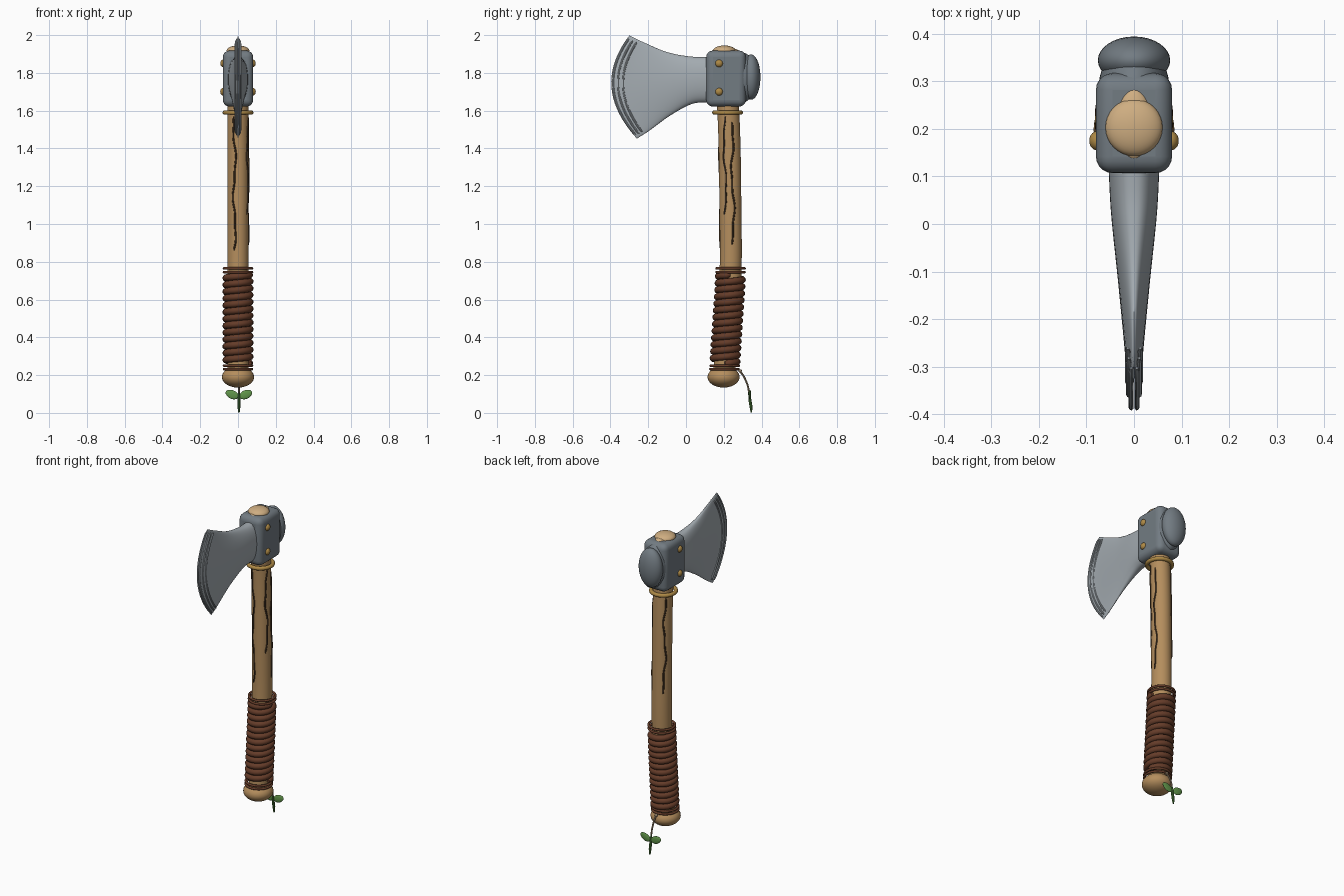
import bpy, bmesh, math
from mathutils import Vector

if "Cube" in bpy.data.objects:
    bpy.data.objects.remove(bpy.data.objects["Cube"])


def mat(name, rgb):
    m = bpy.data.materials.new(name)
    m.diffuse_color = (*rgb, 1)
    m.use_nodes = True
    m.node_tree.nodes["Principled BSDF"].inputs["Base Color"].default_value = m.diffuse_color
    return m


STEEL = mat("steel", (0.37, 0.41, 0.44))
IRON = mat("iron", (0.17, 0.20, 0.225))
WOOD = mat("wood", (0.46, 0.27, 0.11))
PALE = mat("pale_wood", (0.62, 0.42, 0.22))
DARK = mat("crack", (0.07, 0.04, 0.02))
LEATHER = mat("leather", (0.13, 0.045, 0.022))
BRASS = mat("brass", (0.42, 0.25, 0.06))
TWINE = mat("twine", (0.30, 0.22, 0.14))
LEAF = mat("leaf", (0.12, 0.30, 0.07))
STEM = mat("stem", (0.07, 0.20, 0.04))


def finish(o, name, m, angle=40):
    o.name = name
    o.data.materials.clear()
    o.data.materials.append(m)
    bpy.ops.object.select_all(action='DESELECT')
    o.select_set(True)
    bpy.context.view_layer.objects.active = o
    bpy.ops.object.transform_apply(location=False, rotation=True, scale=True)
    bpy.ops.object.shade_smooth_by_angle(angle=math.radians(angle))
    return o


def ball(name, loc, size, m, rot=(0, 0, 0)):
    bpy.ops.mesh.primitive_uv_sphere_add(segments=32, ring_count=20, location=loc, rotation=rot)
    o = bpy.context.object
    o.scale = size
    return finish(o, name, m)


def ring(name, loc, major, minor, m, tilt=0):
    bpy.ops.mesh.primitive_torus_add(major_radius=major, minor_radius=minor, major_segments=40,
                                     minor_segments=10, location=loc, rotation=(tilt, 0, 0))
    return finish(bpy.context.object, name, m)


def loft(name, rings, m):
    """Skin a row of closed cross-sections and cap both ends."""
    bm = bmesh.new()
    rows = [[bm.verts.new(p) for p in r] for r in rings]
    n = len(rows[0])
    for a, b in zip(rows, rows[1:]):
        for i in range(n):
            bm.faces.new((a[i], a[(i + 1) % n], b[(i + 1) % n], b[i]))
    bm.faces.new(rows[0])
    bm.faces.new(rows[-1])
    bmesh.ops.recalc_face_normals(bm, faces=bm.faces)
    me = bpy.data.meshes.new(name)
    bm.to_mesh(me)
    bm.free()
    o = bpy.data.objects.new(name, me)
    bpy.context.collection.objects.link(o)
    return finish(o, name, m)


def tube(name, pts, r, m, sides=8):
    """Round tube along a path, tapering to small tips."""
    pts = [Vector(p) for p in pts]
    rings, side = [], None
    for i, p in enumerate(pts):
        t = (pts[min(i + 1, len(pts) - 1)] - pts[max(i - 1, 0)]).normalized()
        if side is None:
            side = t.orthogonal()
        side = (side - t * side.dot(t)).normalized()
        up = t.cross(side)
        k = r * (0.5 if i in (0, len(pts) - 1) else 1)
        rings.append([p + k * (math.cos(a) * side + math.sin(a) * up)
                      for a in (2 * math.pi * j / sides for j in range(sides))])
    return loft(name, rings, m)


def interp(table, x):
    """Smooth interpolation through (x, value) pairs."""
    n = len(table)
    slope = []
    for i in range(n):
        a, b = table[max(i - 1, 0)], table[min(i + 1, n - 1)]
        slope.append((b[1] - a[1]) / (b[0] - a[0]))
    x = min(max(x, table[0][0]), table[-1][0])
    for i in range(n - 1):
        (x0, y0), (x1, y1) = table[i], table[i + 1]
        if x <= x1:
            h, t = x1 - x0, (x - x0) / (x1 - x0)
            return ((2*t**3 - 3*t*t + 1) * y0 + (t**3 - 2*t*t + t) * h * slope[i]
                    + (3*t*t - 2*t**3) * y1 + (t**3 - t*t) * h * slope[i + 1])


# Handle: gently bowed shaft
BOW = [(0.18, 0.20), (0.45, 0.218), (0.75, 0.236), (1.1, 0.235), (1.5, 0.228), (1.93, 0.205)]


def axis(z):
    return interp(BOW, z)


loft("handle", [[(0.056 * math.cos(a), axis(z) + 0.058 * math.sin(a), z)
                 for a in (2 * math.pi * j / 32 for j in range(32))]
                for z in (0.18 + 1.74 * i / 40 for i in range(41))], WOOD)
ball("pommel", (0, 0.199, 0.19), (0.085, 0.085, 0.056), WOOD)
ball("handle_top", (0, 0.203, 1.918), (0.06, 0.06, 0.027), PALE)
ball("handle_wedge", (0, 0.21, 1.912), (0.038, 0.075, 0.02), PALE)

# Wood cracks: azimuth, top and bottom height
for i, (deg, top, bot) in enumerate([(-27, 1.57, 1.05), (14, 1.54, 0.89), (-110, 1.57, 0.86), (140, 1.57, 0.98)]):
    path = []
    for k in range(41):
        z = top + (bot - top) * k / 40
        a = math.radians(deg + 7 * math.sin(z * 17 + i * 2) + 3 * math.sin(z * 41 + i))
        path.append((0.056 * math.cos(a), axis(z) + 0.058 * math.sin(a), z))
    tube(f"wood_crack_{i + 1}", path, 0.005, DARK, 6)

# Leather grip: one coil plus binding rings
coil = []
TURNS, N = 13, 24
for k in range(TURNS * N + 1):
    a, z = 2 * math.pi * k / N, 0.262 + 0.47 * k / (TURNS * N)
    coil.append((0.064 * math.cos(a), axis(z) + 0.064 * math.sin(a), z))
tube("leather_wrap", coil, 0.0185, LEATHER, 10)
for i, z in enumerate((0.232, 0.25, 0.745, 0.765)):
    ring(f"wrap_binding_{i + 1}", (0, axis(z), z), 0.074, 0.007, LEATHER)
ring("collar_ring", (0, 0.22, 1.59), 0.07, 0.012, BRASS)

# Head socket, poll and rivets
bpy.ops.mesh.primitive_cube_add(size=1, location=(0, 0.212, 1.77))
socket = bpy.context.object
socket.scale = (0.16, 0.21, 0.296)
finish(socket, "head_socket", IRON)
bev = socket.modifiers.new("round", 'BEVEL')
bev.width, bev.segments = 0.035, 5
ball("poll_base", (0, 0.29, 1.775), (0.074, 0.085, 0.135), IRON)
ball("poll_face", (0, 0.344, 1.778), (0.076, 0.05, 0.12), IRON)
for s in (-1, 1):
    for z in (1.70, 1.85):
        ball("rivet", (s * 0.078, 0.175, z), (0.016, 0.02, 0.02), BRASS)

# Blade: flared body lofted from socket to cutting edge
TOP_Y = [(0, 0.13), (0.3, 0.03), (0.6, -0.10), (0.85, -0.225), (1, -0.30)]
TOP_Z = [(0, 1.885), (0.3, 1.886), (0.6, 1.91), (0.85, 1.962), (1, 1.998)]
BOT_Y = [(0, 0.13), (0.3, 0.03), (0.6, -0.09), (0.85, -0.20), (1, -0.26)]
BOT_Z = [(0, 1.645), (0.3, 1.635), (0.6, 1.57), (0.85, 1.49), (1, 1.452)]
THICK = [(0, 0.054), (0.3, 0.048), (0.6, 0.032), (0.85, 0.017), (0.96, 0.012), (1, 0.004)]


def blade_point(s, v):
    """Mid-plane point: s runs socket to edge, v runs bottom (-1) to top (1)."""
    w = (v + 1) / 2
    y = interp(BOT_Y, s) * (1 - w) + interp(TOP_Y, s) * w - 0.115 * s ** 2 * (1 - v * v)
    return y, interp(BOT_Z, s) * (1 - w) + interp(TOP_Z, s) * w


rings = []
for i in range(33):
    s, r = i / 32, []
    for j in range(56):
        a = 2 * math.pi * j / 56
        v = math.sin(a)
        c = math.cos(a)
        x = interp(THICK, s) * math.copysign(abs(c) ** 0.8, c)
        r.append((x, *blade_point(s, v)))
    rings.append(r)
loft("blade", rings, STEEL)

# Raised ridges following the cutting edge on both cheeks
for side in (-1, 1):
    for s, x in ((0.985, 0.006), (0.945, 0.011), (0.905, 0.013)):
        path = [(side * x, *blade_point(s, -0.95 + 1.9 * k / 40)) for k in range(41)]
        tube("edge_ridge", path, 0.0055, STEEL)

# Twine with hanging sprig
twine = [(0.22, 0.285), (0.20, 0.302), (0.17, 0.317), (0.14, 0.328), (0.10, 0.335)]
tube("twine", [(0.005, y, z) for z, y in
               ((z, interp(sorted(twine), z)) for z in (0.225 - 0.125 * k / 16 for k in range(17)))], 0.005, TWINE)
ball("twine_knot", (0.003, 0.287, 0.222), (0.009, 0.009, 0.009), TWINE)
tube("sprig_stem", [(0.005, 0.333, 0.12), (0.005, 0.338, 0.07), (0.005, 0.344, 0.035), (0.005, 0.346, 0.002)], 0.008, STEM)
for s in (-1, 1):
    leaf = ball("leaf", (0.005 + s * 0.036, 0.338, 0.097), (0.036, 0.007, 0.023), LEAF, (0, -s * 0.38, 0))
    for v in leaf.data.vertices:  # pinch to a pointed outer tip
        t = max(0, s * v.co.x / 0.036)
        v.co.z += 0.008 * t * t * (0.5 if v.co.z < 0 else 0.1)
